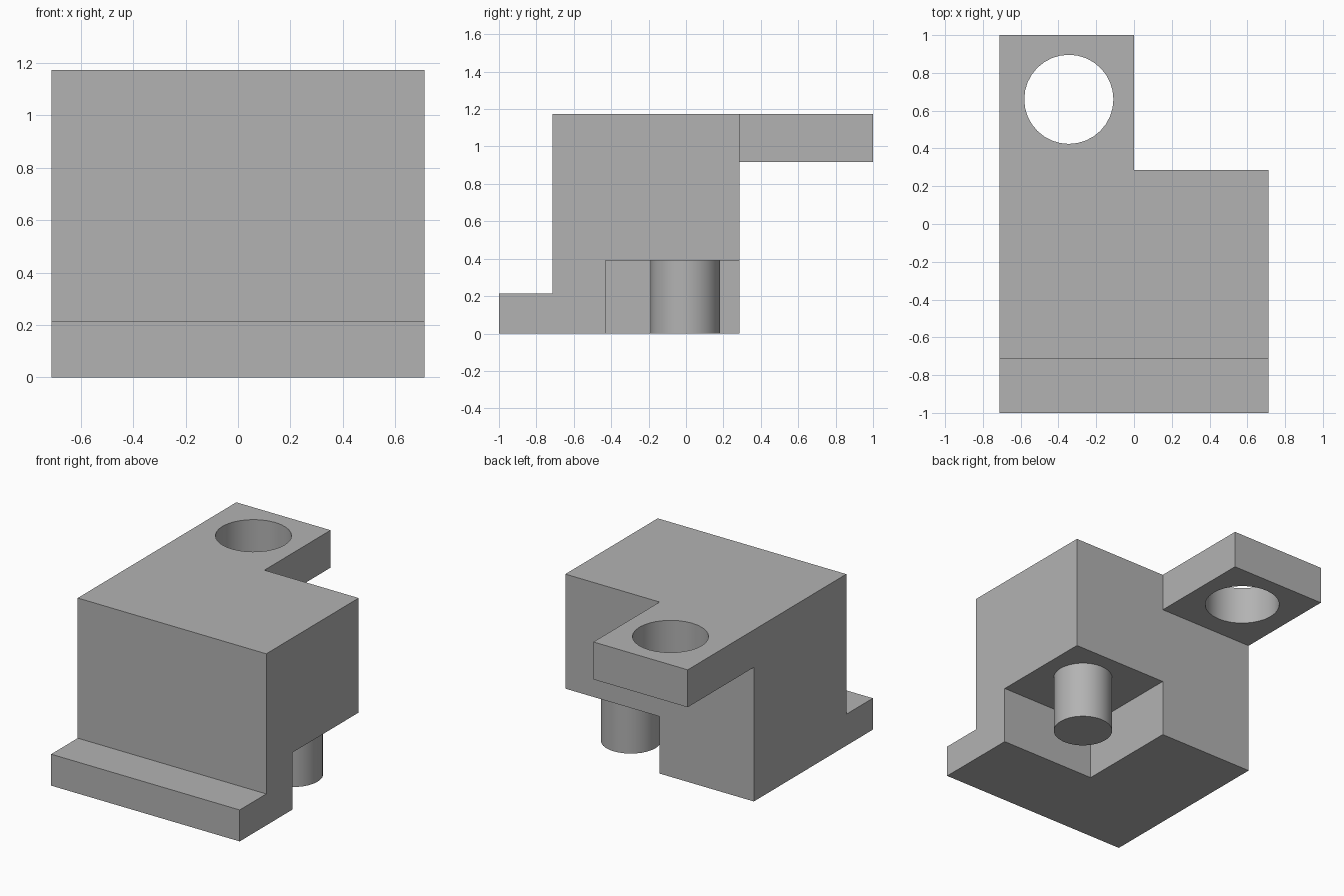
import bpy
import bmesh
from math import radians

default = bpy.data.objects.get("Cube")
if default:
    bpy.data.objects.remove(default)

# Single matte grey
grey = bpy.data.materials.new("light grey")
grey.use_nodes = True
colour = (0.45, 0.45, 0.45, 1)
grey.diffuse_color = colour
grey.node_tree.nodes["Principled BSDF"].inputs["Base Color"].default_value = colour

# Main dimensions
HALF_W, FRONT, BACK, TOP = 0.713, -1.0, 0.285, 1.173
STEP_Y, STEP_Z = -0.713, 0.215
NOTCH_Y, NOTCH_Z = -0.43, 0.39
TAB_Z = 0.917


def prism(name, outline, depth):
    """Extrude a closed outline of 3D points along a depth vector."""
    bm = bmesh.new()
    face = bm.faces.new([bm.verts.new(p) for p in outline])
    moved = bmesh.ops.extrude_face_region(bm, geom=[face])["geom"]
    bmesh.ops.translate(bm, vec=depth,
                        verts=[v for v in moved if isinstance(v, bmesh.types.BMVert)])
    bmesh.ops.recalc_face_normals(bm, faces=bm.faces)
    mesh = bpy.data.meshes.new(name)
    bm.to_mesh(mesh)
    bm.free()
    mesh.materials.append(grey)
    obj = bpy.data.objects.new(name, mesh)
    bpy.context.collection.objects.link(obj)
    return obj


def box(name, x0, x1, y0, y1, z0, z1):
    corners = [(x0, y0, z0), (x1, y0, z0), (x1, y1, z0), (x0, y1, z0)]
    return prism(name, corners, (0, 0, z1 - z0))


def cylinder(name, x, y, radius, z0, z1):
    bpy.ops.mesh.primitive_cylinder_add(vertices=32, radius=radius, depth=z1 - z0,
                                        location=(x, y, (z0 + z1) / 2))
    obj = bpy.context.object
    obj.name = name
    obj.data.materials.append(grey)
    return obj


def combine(target, other, operation):
    """Apply a boolean and discard the helper."""
    mod = target.modifiers.new(operation.title(), "BOOLEAN")
    mod.operation, mod.object, mod.solver = operation, other, "EXACT"
    bpy.context.view_layer.objects.active = target
    bpy.ops.object.modifier_apply(modifier=mod.name)
    bpy.data.objects.remove(other)


def smooth(obj):
    bpy.ops.object.select_all(action="DESELECT")
    obj.select_set(True)
    bpy.context.view_layer.objects.active = obj
    bpy.ops.object.shade_smooth_by_angle(angle=radians(30))


# Block with a low step along the front
side = [(FRONT, 0), (BACK, 0), (BACK, TOP), (STEP_Y, TOP), (STEP_Y, STEP_Z), (FRONT, STEP_Z)]
block = prism("block", [(-HALF_W, y, z) for y, z in side], (2 * HALF_W, 0, 0))

# Rear tab, flush with the top and side, with a round hole
combine(block, box("tab", -HALF_W, 0, 0, 1, TAB_Z, TOP), "UNION")
combine(block, cylinder("hole_cutter", -0.345, 0.66, 0.236, TAB_Z - 0.1, TOP + 0.1), "DIFFERENCE")

# Notch under the rear left corner
combine(block, box("notch_cutter", 0, 1, NOTCH_Y, 0.5, -0.1, NOTCH_Z), "DIFFERENCE")
smooth(block)

# Peg hanging inside the notch
peg = cylinder("peg", 0.42, -0.005, 0.186, 0, NOTCH_Z)
smooth(peg)
